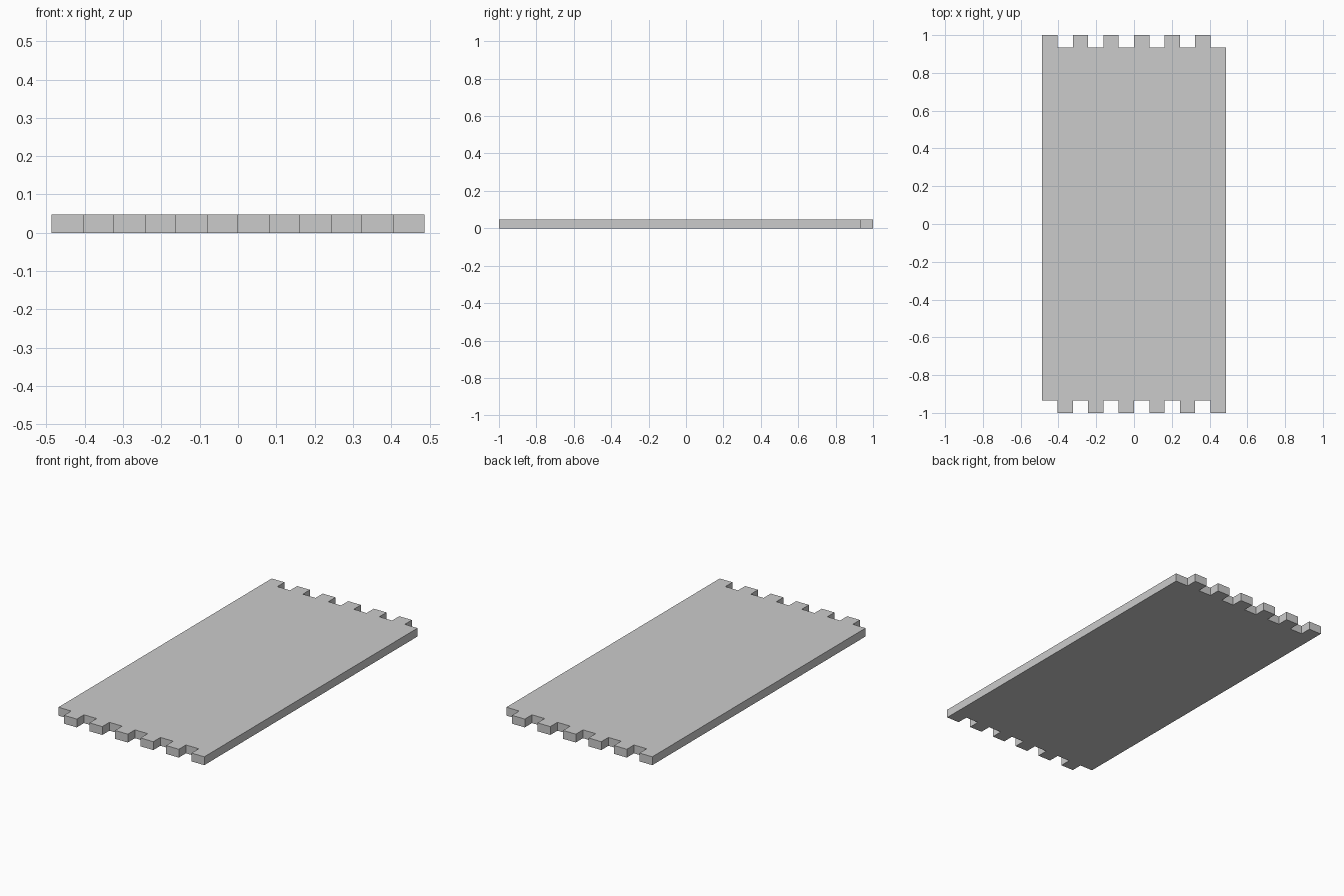
import bpy, bmesh

if "Cube" in bpy.data.objects:
    bpy.data.objects.remove(bpy.data.objects["Cube"])

HALF_W, HALF_L, THICK = 0.486, 1.0, 0.048
TEETH, DEPTH = 12, 0.065
STEP = 2 * HALF_W / TEETH


def comb_edge(first_is_tab):
    """Castellated edge, left to right: alternating finger tabs and notches."""
    points = []
    for i in range(TEETH):
        is_tab = (i % 2 == 0) == first_is_tab
        y = HALF_L if is_tab else HALF_L - DEPTH
        points += [(-HALF_W + i * STEP, y), (-HALF_W + (i + 1) * STEP, y)]
    return points


# Panel outline: front edge starts with a notch, back edge with a tab
front = [(x, -y) for x, y in comb_edge(False)]
back = comb_edge(True)[::-1]

# Extrude the outline into a flat board
bm = bmesh.new()
face = bm.faces.new([bm.verts.new((x, y, 0)) for x, y in front + back])
top = bmesh.ops.extrude_face_region(bm, geom=[face], use_keep_orig=True)["geom"]
bmesh.ops.translate(bm, vec=(0, 0, THICK),
                    verts=[g for g in top if isinstance(g, bmesh.types.BMVert)])
bmesh.ops.recalc_face_normals(bm, faces=bm.faces)
mesh = bpy.data.meshes.new("finger_joint_panel")
bm.to_mesh(mesh)
bm.free()
bpy.context.collection.objects.link(bpy.data.objects.new("finger_joint_panel", mesh))
